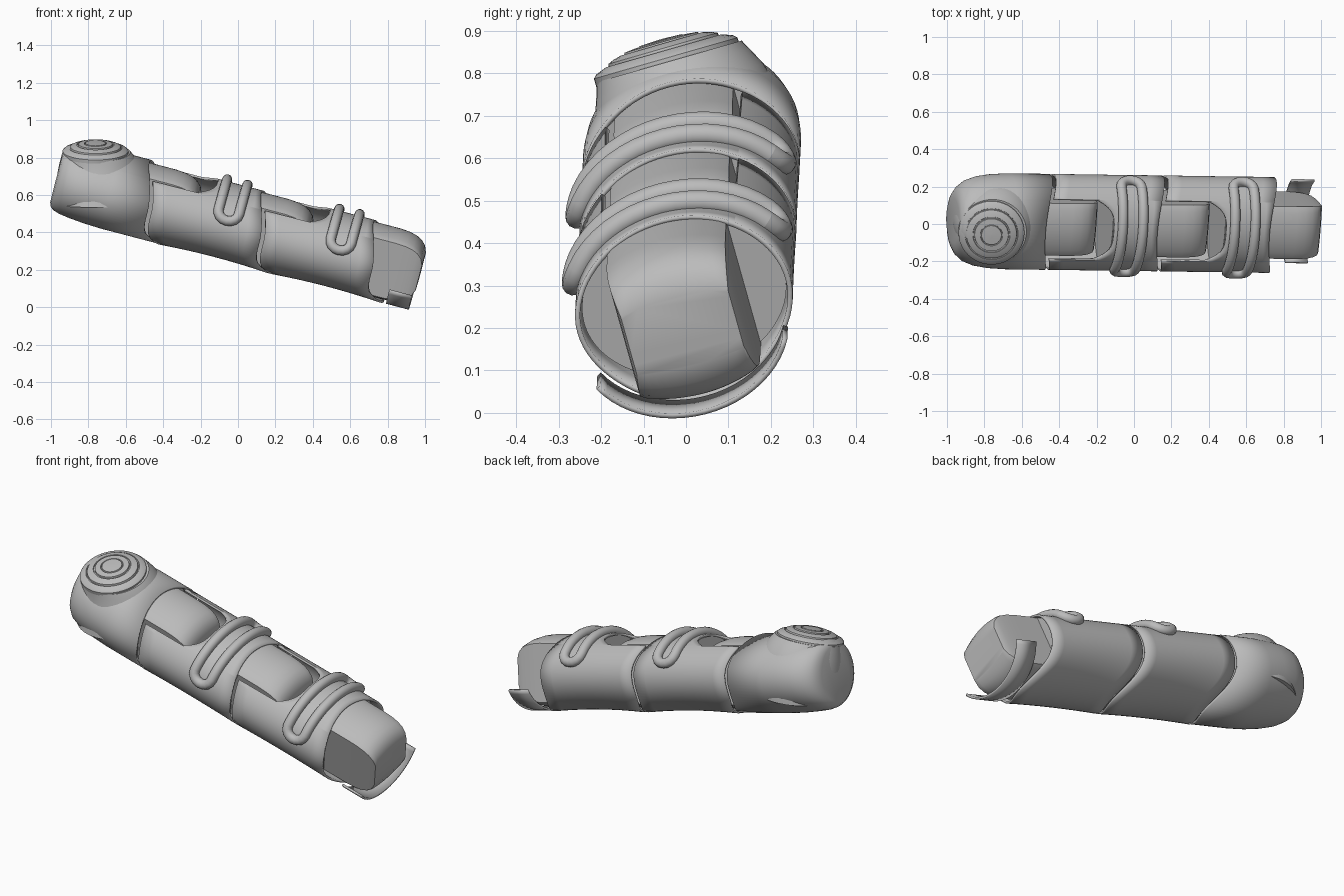
import bpy, math
from math import sin, cos, radians
from mathutils import Matrix, Vector

cube = bpy.data.objects.get("Cube")
if cube:
    bpy.data.objects.remove(cube)

grey = bpy.data.materials.new("plain_grey")
grey.use_nodes = True
grey.diffuse_color = (0.5, 0.5, 0.5, 1)
grey.node_tree.nodes["Principled BSDF"].inputs["Base Color"].default_value = grey.diffuse_color

# Finger frame: local x runs along the finger, local z points out of its back
FINGER = (Matrix.Translation((0, 0.005, 0.447)) @ Matrix.Rotation(radians(-0.8), 4, 'Z')
          @ Matrix.Rotation(radians(14.7), 4, 'Y') @ Matrix.Rotation(radians(15), 4, 'X'))
PITCH = 0.62          # spacing of the joints
HALF_W, HALF_H = 0.26, 0.2
WORLD = Matrix.Identity(4)


def loft(name, rows, frame, closed=True, caps=(False, False), thick=0, angle=35):
    """Skin a list of equal point rows into one smooth object."""
    n = len(rows[0])
    verts = [frame @ Vector(p) for row in rows for p in row]
    faces = []
    for r in range(len(rows) - 1):
        for c in range(n if closed else n - 1):
            d = (c + 1) % n
            faces.append((r * n + c, r * n + d, (r + 1) * n + d, (r + 1) * n + c))
    if caps[0]:
        faces.append(tuple(reversed(range(n))))
    if caps[1]:
        faces.append(tuple(range((len(rows) - 1) * n, len(rows) * n)))
    mesh = bpy.data.meshes.new(name)
    mesh.from_pydata(verts, [], faces)
    mesh.materials.append(grey)
    obj = bpy.data.objects.new(name, mesh)
    bpy.context.collection.objects.link(obj)
    bpy.ops.object.select_all(action='DESELECT')
    obj.select_set(True)
    bpy.context.view_layer.objects.active = obj
    bpy.ops.object.shade_smooth_by_angle(angle=radians(angle))
    if thick:
        mod = obj.modifiers.new("thickness", 'SOLIDIFY')
        mod.thickness, mod.offset = thick, -1
    return obj


def section(u, deg, sv=1, sw=1):
    """Point on the oval cross-section."""
    t = radians(deg)
    return (u, HALF_W * sv * cos(t), HALF_H * sw * sin(t))


def shell_end(deg):
    """Slanted far edge of a shell: short on top, long underneath."""
    s = sin(radians(deg))
    return 0.76 - 0.06 * s ** 2 if s > 0 else 0.76 + 0.1 * abs(s) ** 4


def shell_start(deg):
    """Near edge of a shell, with the knuckle notch on top."""
    if 50.2 < deg < 129.8:
        return 0.46 - 0.09 * abs(cos(radians(deg)) / 0.635) ** 4
    return shell_end(deg) - PITCH + 0.02


COLUMNS = sorted(list(range(0, 360, 5)) + [50.4, 129.6])


def finger_shell(name, shift):
    rows = []
    for i in range(9):
        k = i / 8
        flare = 1 + 0.06 * (2 * k - 1) ** 2
        rows.append([section(shift + shell_start(d) * (1 - k) + shell_end(d) * k, d,
                             1, flare if d > 180 else 1) for d in COLUMNS])
    loft(name, rows, FINGER, thick=0.012)


def knuckle(name, shift):
    """Flat-sided hinge block with a rounded nose."""
    rows = []
    for u, s in ((0.5, 1), (0.85, 1), (0.9, 0.975), (0.94, 0.92), (0.97, 0.83),
                 (0.995, 0.68), (1.01, 0.45)):
        row = []
        for d in range(0, 360, 5):
            x, v, w = section(u + shift, d, 1, 0.95 * s)
            lim = 0.145 * (0.82 + 0.18 * s)
            row.append((x, max(-lim, min(lim, v)), w))
        rows.append(row)
    loft(name, rows, FINGER, caps=(True, True))


def inner_body(name, u0, u1):
    rows = [[section(u, d, 0.94, 0.94) for d in range(0, 360, 6)] for u in (u0, u1)]
    loft(name, rows, FINGER, caps=(True, True))


def raised_band(name, u0):
    """Stadium-shaped tube loop draped over the back of a shell."""
    half, reach, path = 0.056, 58, []
    for side in (1, -1):
        for i in range(17):                      # straight run across the back
            path.append((side * half, 90 + side * (-reach + 2 * reach * i / 16)))
        for i in range(1, 8):                    # rounded end
            a = math.pi * i / 8
            path.append((side * half * cos(a), 90 + side * (reach + 13 * sin(a))))
    pts = [Vector(section(u0 + u, d, 1.035, 1.05)) for u, d in path]
    rows = []
    for i in range(len(pts) + 1):
        p = pts[i % len(pts)]
        along = (pts[(i + 1) % len(pts)] - pts[i - 1 if i < len(pts) else -1 + i - len(pts)]).normalized()
        out = Vector((0, p.y / HALF_W ** 2, p.z / HALF_H ** 2)).normalized()
        across = along.cross(out).normalized()
        rows.append([p + 0.027 * (cos(a) * across + sin(a) * out)
                     for a in (math.tau * j / 12 for j in range(12))])
    loft(name, rows, FINGER, angle=60)


# Two finger segments, each with shell, band and filling
for label, shift in (("middle", -PITCH), ("tip", 0)):
    finger_shell(label + "_shell", shift)
    raised_band(label + "_band", 0.56 + shift)
    inner_body(label + "_inner_body", 0.455 + shift, 0.69 + shift)

# Hinge blocks at the end of every segment
for label, n in (("base", 2), ("middle", 1), ("tip", 0)):
    knuckle(label + "_knuckle", -n * PITCH)

# Base segment with blunt closed end
ends = ((-1.0, 0.45, 0.74), (-0.993, 0.6, 0.83), (-0.975, 0.72, 0.9), (-0.94, 0.84, 0.95),
        (-0.88, 0.93, 0.985), (-0.8, 0.98, 1.02), (-0.7, 1, 1.04))
base_rows = [[section(u, d, sv, sw) for d in COLUMNS] for u, sv, sw in ends]
base_rows.append([section(shell_end(d) - 2 * PITCH, d, 1, 1.04) for d in COLUMNS])
loft("base_shell", base_rows, FINGER, caps=(True, False), thick=0.012)
inner_body("base_inner_body", -0.85, -0.55)

# Loose curved plate under the fingertip
plate = [[section(u, d, 0.98, 1.05) for d in range(204, 337, 6)] for u in (0.875, 1.0)]
loft("tip_plate", plate, FINGER, closed=False, thick=0.012)

# Neck rising from the base to the round joint cap
TILT = Matrix.Rotation(radians(16), 4, 'X')
neck_rows = []
for x, y, z, rx, ry, tilt in ((-0.74, 0.012, 0.55, 0.24, 0.245, 4), (-0.735, 0.01, 0.65, 0.238, 0.237, 8),
                              (-0.737, 0, 0.72, 0.228, 0.222, 12), (-0.745, -0.015, 0.77, 0.21, 0.205, 15),
                              (-0.75, -0.03, 0.805, 0.195, 0.188, 16), (-0.757, -0.04, 0.828, 0.182, 0.178, 16)):
    turn = Matrix.Translation((x, y, z)) @ Matrix.Rotation(radians(tilt), 4, 'X')
    neck_rows.append([turn @ Vector((rx * cos(a), ry * sin(a), 0))
                      for a in (math.tau * j / 48 for j in range(48))])
loft("joint_neck", neck_rows, WORLD, caps=(True, True), angle=50)

# Stepped round cap
CAP = Matrix.Translation((-0.762, -0.045, 0.826)) @ TILT
profile = ((0.176, -0.01), (0.176, 0.01), (0.168, 0.018), (0.142, 0.028), (0.14, 0.023), (0.136, 0.023),
           (0.134, 0.034), (0.12, 0.04), (0.1, 0.045), (0.098, 0.04), (0.092, 0.04), (0.09, 0.049),
           (0.06, 0.052), (0.058, 0.046), (0.055, 0.046), (0.053, 0.054), (0.01, 0.056))
cap_rows = [[(r * cos(a), r * sin(a), h) for a in (math.tau * j / 48 for j in range(48))]
            for r, h in profile]
loft("joint_cap", cap_rows, CAP, caps=(True, True))
